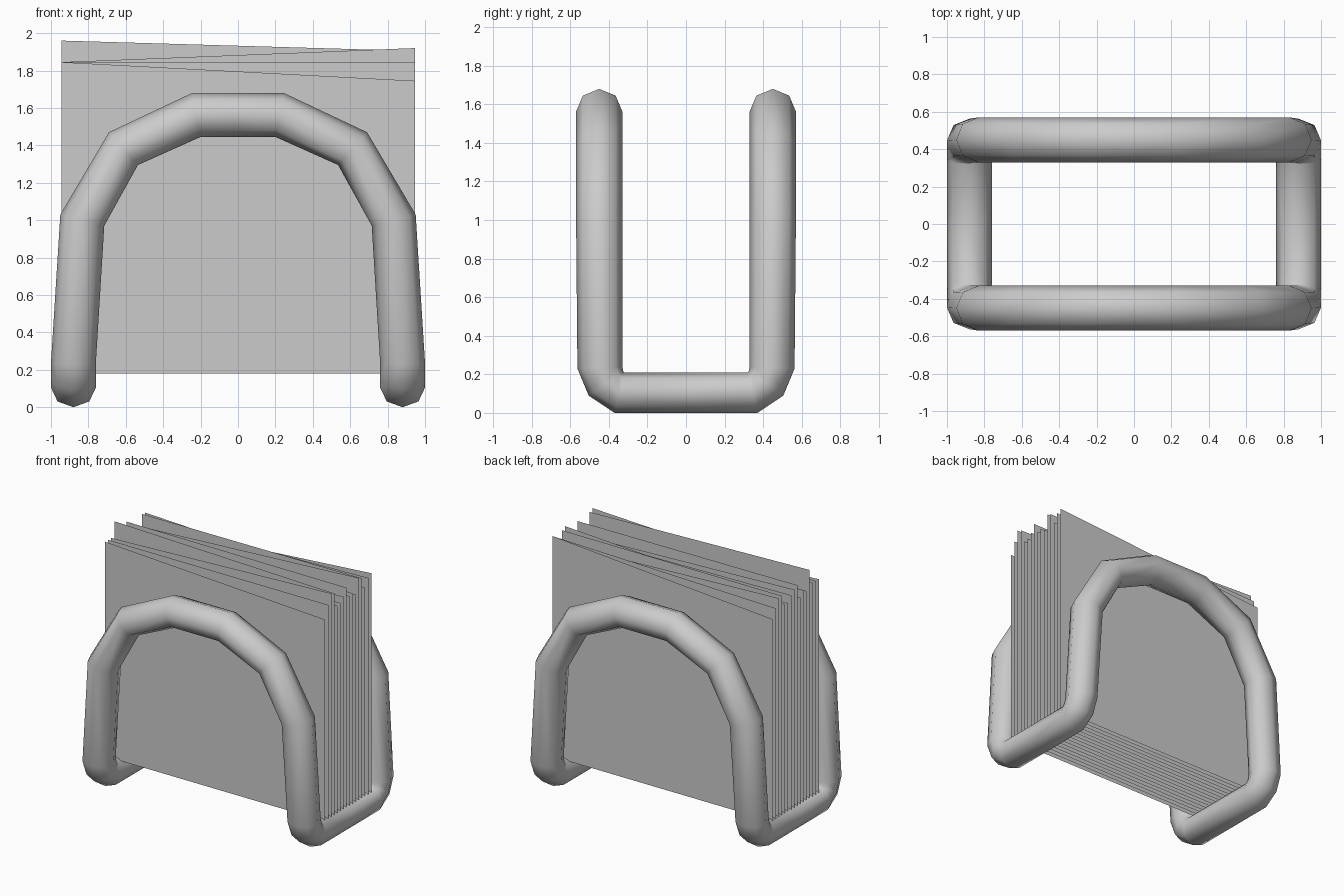
import bpy, bmesh, math, random
from mathutils import Vector

if "Cube" in bpy.data.objects:
    bpy.data.objects.remove(bpy.data.objects["Cube"])

random.seed(4)
SIDES = 8


def make_object(name, bm):
    mesh = bpy.data.meshes.new(name)
    bm.to_mesh(mesh)
    bm.free()
    obj = bpy.data.objects.new(name, mesh)
    bpy.context.collection.objects.link(obj)
    return obj


# Tube frame: one quarter (front right) as octagonal rings, mirrored in x and y
R = 0.12
arch = [  # outer and inner points (x, z) of the mitred rings
    ((0, 1.68), (0, 1.445)),
    ((0.245, 1.68), (0.20, 1.445)),
    ((0.69, 1.47), (0.535, 1.295)),
    ((0.95, 1.03), (0.715, 0.97)),
]
foot = [  # outer and inner points (y, z) of the bend into the base bar
    ((-0.563, 0.23), (-0.33, 0.24)),
    ((-0.505, 0.09), (-0.325, 0.215)),
    ((-0.37, 0), (-0.32, 0.21)),
    ((0, 0), (0, 0.21)),
]
rings = []
for (xo, zo), (xi, zi) in arch:
    o, i = Vector((xo, -0.45, zo)), Vector((xi, -0.45, zi))
    rings.append(((o + i) / 2, (o - i) / 2, Vector((0, -R, 0))))
for (yo, zo), (yi, zi) in foot:
    o, i = Vector((0.88, yo, zo)), Vector((0.88, yi, zi))
    rings.append(((o + i) / 2, Vector((R, 0, 0)), (o - i) / 2))

bm = bmesh.new()
loops = []
for c, a, b in rings:
    angles = [2 * math.pi * k / SIDES for k in range(SIDES)]
    loops.append([bm.verts.new(c + a * math.cos(t) + b * math.sin(t)) for t in angles])
for l0, l1 in zip(loops, loops[1:]):
    for k in range(SIDES):
        n = (k + 1) % SIDES
        bm.faces.new((l0[k], l0[n], l1[n], l1[k])).smooth = True
bmesh.ops.recalc_face_normals(bm, faces=bm.faces)
frame = make_object("tube_frame", bm)
mirror = frame.modifiers.new("mirror", "MIRROR")
mirror.use_axis = (True, True, False)
mirror.merge_threshold = 0.001

# Paper sheets: thin upright planes with uneven sloping top edges
tops = [(1.845, 1.745), (1.845, 1.845), (1.845, 1.92), (1.96, 1.905)]
tops += [(random.uniform(1.78, 1.91), random.uniform(1.78, 1.92)) for _ in range(11)]
tops += [(1.75, 1.89)]
bm = bmesh.new()
for n, (left, right) in enumerate(tops):
    y = -0.28 + 0.565 * n / (len(tops) - 1)
    corners = [(-0.945, 0.18), (0.945, 0.18), (0.945, right), (-0.945, left)]
    bm.faces.new([bm.verts.new((x, y, z)) for x, z in corners])
make_object("paper_sheets", bm)
